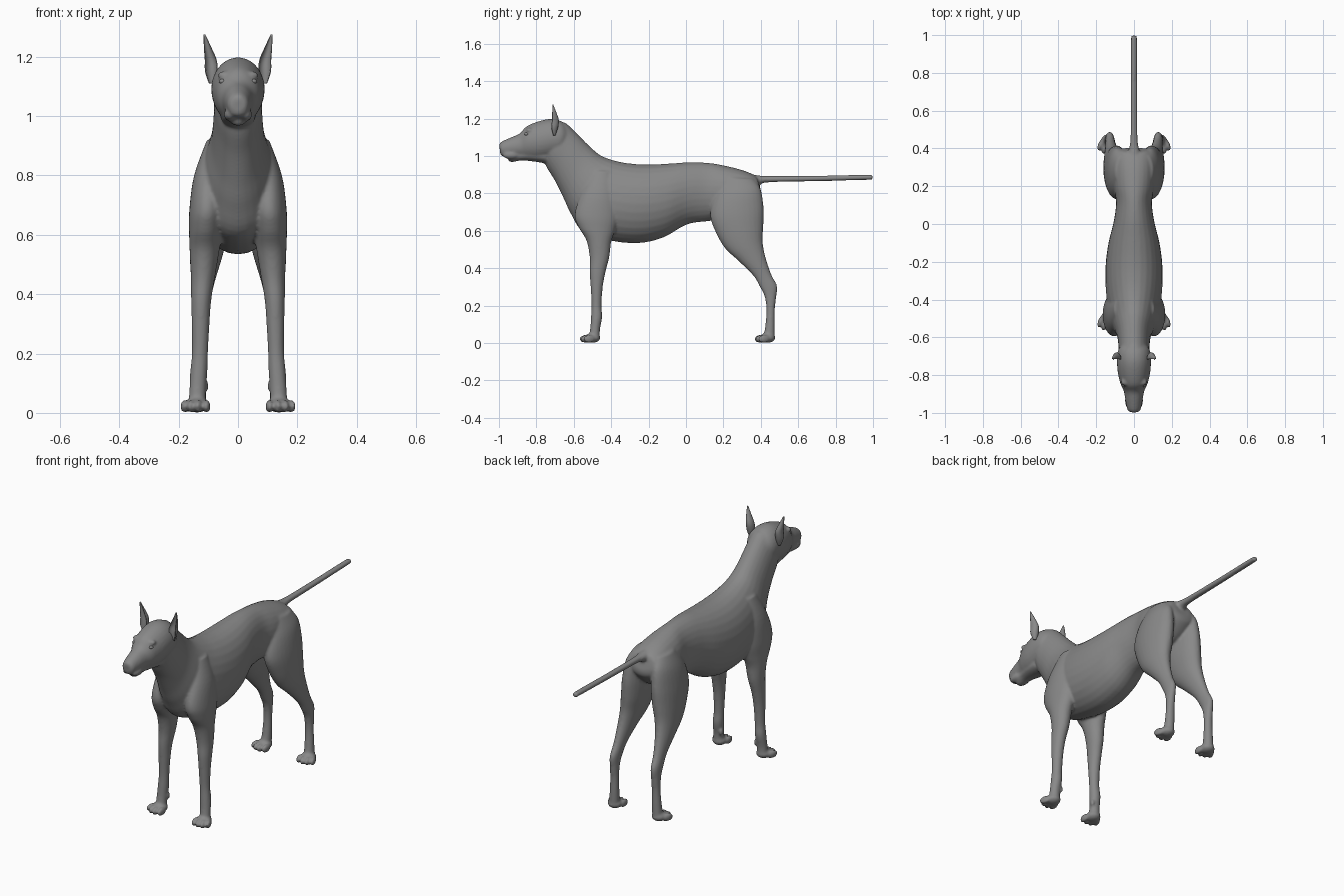
import bpy
import bmesh
import math
from mathutils import Matrix, Vector

default_cube = bpy.data.objects.get("Cube")
if default_cube:
    bpy.data.objects.remove(default_cube, do_unlink=True)

coat = bpy.data.materials.new("grey coat")
coat.use_nodes = True
coat.diffuse_color = (.25, .25, .25, 1)
coat.node_tree.nodes["Principled BSDF"].inputs["Base Color"].default_value = coat.diffuse_color

SEGMENTS = 28
STEPS = 5


def finish(name, bm):
    """Turn a bmesh into a smooth, coloured object."""
    bmesh.ops.recalc_face_normals(bm, faces=bm.faces)
    mesh = bpy.data.meshes.new(name)
    bm.to_mesh(mesh)
    bm.free()
    mesh.materials.append(coat)
    for polygon in mesh.polygons:
        polygon.use_smooth = True
    part = bpy.data.objects.new(name, mesh)
    bpy.context.collection.objects.link(part)
    return part


def spline(a, b, c, d, t):
    """Smooth blend from b to c."""
    return b + (c - a) * t / 2 + (a - b * 2.5 + c * 2 - d / 2) * t ** 2 \
        + ((b - c) * 3 + d - a) * t ** 3 / 2


def loft(name, rings, side=1, groove=False):
    """Skin oval rings: first edge (y, z), second edge (y, z), half width, centre x."""
    keys = [Vector(list(ring) + [0] * (6 - len(ring))) for ring in rings]
    padded = [keys[0]] + keys + [keys[-1]]
    sections = []
    for i in range(len(keys) - 1):
        sections += [spline(*padded[i:i + 4], step / STEPS) for step in range(STEPS)]
    sections.append(keys[-1])
    bm = bmesh.new()
    loops = []
    for y1, z1, y2, z2, width, x in sections:
        loop = []
        for k in range(SEGMENTS):
            angle = math.tau * k / SEGMENTS
            u, v = math.cos(angle), math.sin(angle)
            if groove and u > .4:
                u = .8 - u          # hollow of the ear
            loop.append(bm.verts.new((side * (x + width * v),
                                      (y1 + y2) / 2 + u * (y1 - y2) / 2,
                                      (z1 + z2) / 2 + u * (z1 - z2) / 2)))
        loops.append(loop)
    for low, high in zip(loops, loops[1:]):
        for k in range(SEGMENTS):
            n = (k + 1) % SEGMENTS
            bm.faces.new((low[k], low[n], high[n], high[k]))
    bm.faces.new(loops[0])
    bm.faces.new(loops[-1])
    return finish(name, bm)


def ball(name, centre, radii, turn=0):
    """Ellipsoid, optionally turned about z."""
    bm = bmesh.new()
    place = Matrix.Translation(centre) @ Matrix.Rotation(turn, 4, "Z") @ Matrix.Diagonal((*radii, 1))
    bmesh.ops.create_uvsphere(bm, u_segments=24, v_segments=14, radius=1, matrix=place)
    return finish(name, bm)


# Neck and torso, from skull to rump: back line, belly line, half width
torso = [
    (-.69, 1.17, -.78, 1.02, .07), (-.65, 1.18, -.745, .94, .08),
    (-.596, 1.133, -.70, .866, .082), (-.516, 1.053, -.655, .775, .09),
    (-.45, 1.0, -.615, .69, .11), (-.36, .97, -.55, .595, .135),
    (-.27, .957, -.4, .547, .15), (-.18, .955, -.25, .535, .15),
    (-.08, .96, -.12, .565, .135), (.02, .967, 0, .632, .108),
    (.12, .963, .1, .65, .095), (.2, .95, .2, .66, .108),
    (.3, .925, .32, .69, .112), (.37, .895, .395, .76, .09),
    (.385, .87, .405, .8, .05)]

# Skull and upper muzzle, then lower jaw
head = [
    (-.998, 1.06, -.994, 1.02, .018), (-.985, 1.077, -.985, 1.0, .034),
    (-.94, 1.098, -.93, .99, .045), (-.89, 1.12, -.88, .987, .054),
    (-.85, 1.16, -.84, .98, .072), (-.78, 1.188, -.79, .975, .086),
    (-.72, 1.198, -.72, .985, .09), (-.665, 1.185, -.67, 1.0, .084),
    (-.63, 1.15, -.64, 1.04, .06)]
jaw = [
    (-.955, .998, -.95, .975, .012), (-.94, 1.01, -.932, .967, .028),
    (-.89, 1.03, -.88, .976, .04), (-.82, 1.04, -.81, .97, .055),
    (-.75, 1.04, -.75, .96, .06)]

tail = [
    (.32, .91, .34, .82, .045), (.39, .896, .4, .85, .028),
    (.46, .893, .46, .86, .019), (.7, .895, .7, .865, .017),
    (.97, .9, .97, .872, .016), (.99, .897, .99, .875, .012), (1, .89, 1, .88, .005)]

# Legs: front edge, back edge, half width, centre x
front_leg = [
    (-.5, .92, -.4, .92, .025, .08), (-.56, .8, -.37, .8, .05, .098),
    (-.595, .69, -.36, .68, .06, .104), (-.575, .62, -.38, .6, .056, .109),
    (-.533, .55, -.4, .54, .05, .113), (-.515, .46, -.41, .46, .041, .118),
    (-.515, .38, -.43, .38, .034, .124), (-.51, .3, -.445, .3, .03, .126),
    (-.505, .21, -.452, .2, .027, .128), (-.508, .14, -.448, .14, .029, .132),
    (-.512, .08, -.46, .07, .028, .136), (-.52, .03, -.46, .02, .03, .138)]
hind_leg = [
    (.2, .88, .36, .88, .035, .065), (.15, .78, .4, .82, .055, .082),
    (.13, .68, .415, .72, .066, .09), (.16, .59, .413, .62, .064, .098),
    (.21, .505, .41, .54, .054, .108), (.28, .44, .425, .46, .041, .117),
    (.36, .36, .455, .37, .028, .124), (.395, .3, .487, .305, .024, .128),
    (.42, .25, .483, .25, .023, .129), (.43, .18, .475, .18, .023, .13),
    (.425, .1, .475, .1, .025, .132), (.415, .04, .475, .03, .028, .135)]

# Ear: narrow upright leaf with a hollow front
ear = [
    (-.715, 1.11, -.698, 1.11, .01, .088), (-.735, 1.15, -.685, 1.15, .021, .09),
    (-.734, 1.19, -.68, 1.19, .02, .092), (-.726, 1.23, -.692, 1.23, .013, .102),
    (-.716, 1.275, -.71, 1.275, .003, .113)]

parts = [loft("body", torso), loft("head", head), loft("jaw", jaw), loft("tail", tail),
         ball("nose", (0, -.982, 1.055), (.026, .017, .022))]

for side, label in ((1, "left"), (-1, "right")):
    parts.append(loft(label + "_front_leg", front_leg, side))
    parts.append(loft(label + "_hind_leg", hind_leg, side))
    parts.append(ball(label + "_brow", (side * .046, -.838, 1.138), (.024, .018, .013)))
    parts.append(ball(label + "_lip", (side * .026, -.935, 1.005), (.022, .045, .022)))
    # Dewclaw on the inside of the wrist
    parts.append(ball(label + "_dewclaw", (side * .108, -.47, .09), (.01, .012, .02)))

    # Paws: a pad and four knuckled toes, turned slightly outwards
    for paw, y in (("front", -.505), ("hind", .43)):
        turn = Matrix.Rotation(side * .2, 3, "Z")
        middle = Vector((side * .138, y, 0))
        parts.append(ball(label + paw + "_pad", middle + Vector((0, .005, .027)),
                          (.039, .042, .026), side * .2))
        for toe in (-1.5, -.5, .5, 1.5):
            reach = -.037 + abs(toe) * .011
            tip = middle + turn @ Vector((toe * .025, reach, .022))
            parts.append(ball(label + paw + "_toe", tip, (.0125, .032, .022), side * .2 + toe * .08))

    # Separate ears and eyes
    loft(label + "_ear", ear, side, groove=True)
    ball(label + "_eye", (side * .05, -.852, 1.117), (.014, .012, .009))

# Fuse the anatomy into one soft skin
bpy.ops.object.select_all(action="DESELECT")
for part in parts:
    part.select_set(True)
bpy.context.view_layer.objects.active = parts[0]
bpy.ops.object.join()
body = parts[0]
skin = body.modifiers.new("skin", "REMESH")
skin.mode = "VOXEL"
skin.voxel_size = .007
skin.use_smooth_shade = True
soften = body.modifiers.new("soften", "SMOOTH")
soften.factor = .5
soften.iterations = 5
